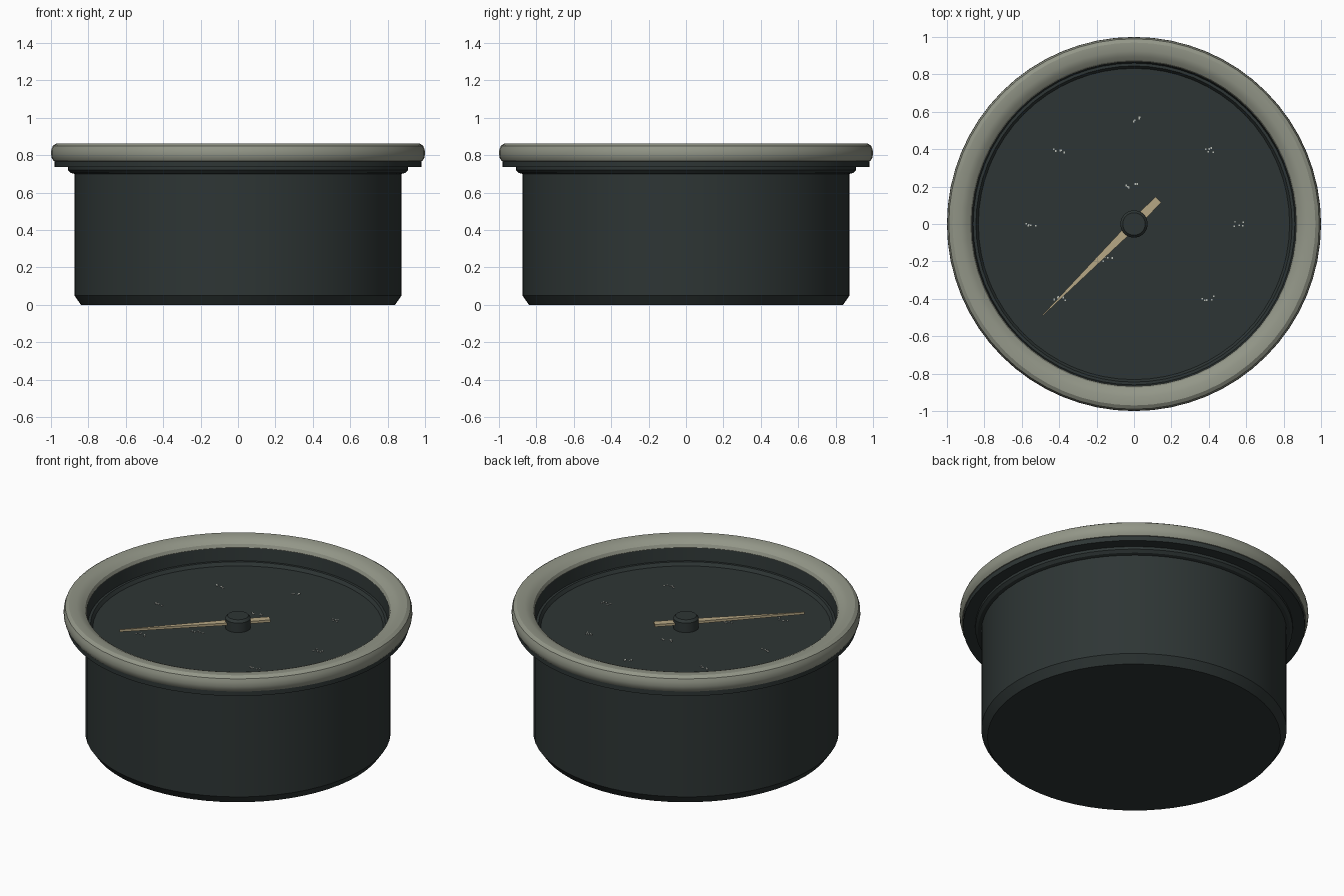
import bpy, bmesh, math, random
from mathutils import Matrix

cube = bpy.data.objects.get("Cube")
if cube:
    bpy.data.objects.remove(cube, do_unlink=True)


def material(name, rgb):
    m = bpy.data.materials.new(name)
    m.use_nodes = True
    m.diffuse_color = (*rgb, 1)
    m.node_tree.nodes["Principled BSDF"].inputs["Base Color"].default_value = (*rgb, 1)
    return m


charcoal = material("charcoal", (0.027, 0.036, 0.035))
grey = material("warm grey metal", (0.29, 0.305, 0.245))
cream = material("cream needle", (0.47, 0.39, 0.235))
pale = material("pale dial marks", (0.5, 0.52, 0.47))


def finish(name, bm, mat, smooth=True):
    bmesh.ops.remove_doubles(bm, verts=bm.verts, dist=0.00001)
    bmesh.ops.recalc_face_normals(bm, faces=bm.faces)
    me = bpy.data.meshes.new(name)
    bm.to_mesh(me)
    bm.free()
    me.materials.append(mat)
    ob = bpy.data.objects.new(name, me)
    bpy.context.collection.objects.link(ob)
    if smooth:
        bpy.ops.object.select_all(action="DESELECT")
        bpy.context.view_layer.objects.active = ob
        ob.select_set(True)
        bpy.ops.object.shade_smooth_by_angle(angle=math.radians(30))
    return ob


def lathe(name, profile, mat, closed=False, steps=64):
    """Spin an (r, z) profile round the vertical axis."""
    bm = bmesh.new()
    vs = [bm.verts.new((r, 0, z)) for r, z in profile]
    edges = [bm.edges.new(p) for p in zip(vs, vs[1:])]
    if closed:
        edges.append(bm.edges.new((vs[-1], vs[0])))
    bmesh.ops.spin(bm, geom=vs + edges, cent=(0, 0, 0), axis=(0, 0, 1),
                   angle=math.tau, steps=steps)
    return finish(name, bm, mat)


# Housing: canister, stepped rear flange, inner wall and recessed dial
lathe("housing", [
    (0, 0), (0.84, 0), (0.875, 0.05), (0.875, 0.7), (0.895, 0.705),
    (0.91, 0.72), (0.91, 0.737), (0.98, 0.737), (0.98, 0.768), (0.9, 0.768),
    (0.9, 0.815), (0.868, 0.815), (0.86, 0.735), (0.845, 0.735),
    (0.832, 0.715), (0, 0.715)], charcoal)

# Rounded bezel ring
lathe("bezel", [
    (0.965, 0.765), (0.985, 0.768), (0.996, 0.785), (1, 0.805), (0.998, 0.83),
    (0.99, 0.85), (0.97, 0.863), (0.925, 0.863), (0.895, 0.85),
    (0.875, 0.835), (0.867, 0.815), (0.88, 0.77)], grey, closed=True)

# Central hub cap
lathe("hub", [(0, 0.715), (0.073, 0.715), (0.073, 0.775), (0.06, 0.79), (0, 0.79)],
      charcoal, steps=32)

# Tapered needle, drawn along +x then turned to the lower left
bm = bmesh.new()
outline = [(-0.185, -0.022), (0, -0.024), (0.69, -0.002),
           (0.69, 0.002), (0, 0.024), (-0.185, 0.022)]
face = bm.faces.new([bm.verts.new((x, y, 0.742)) for x, y in outline])
top = bmesh.ops.extrude_face_region(bm, geom=[face])["geom"]
bmesh.ops.translate(bm, verts=[v for v in top if isinstance(v, bmesh.types.BMVert)],
                    vec=(0, 0, 0.015))
bmesh.ops.rotate(bm, verts=bm.verts, matrix=Matrix.Rotation(math.radians(225), 3, "Z"))
finish("needle", bm, cream, smooth=False)

# Faint worn flecks at the scale positions on the dial
random.seed(4)
spots = [(0.56 * math.cos(k * math.pi / 4), 0.56 * math.sin(k * math.pi / 4))
         for k in range(-1, 6)]
spots += [(-0.01, 0.2), (-0.15, -0.19)]
bm = bmesh.new()
for x, y in spots:
    for i in range(5):
        place = Matrix.Translation((x + random.uniform(-0.035, 0.035),
                                    y + random.uniform(-0.015, 0.015), 0.716))
        bmesh.ops.create_cube(bm, size=1, matrix=place @ Matrix.Diagonal((0.008, 0.009, 0.004, 1)))
finish("dial_flecks", bm, pale, smooth=False)
